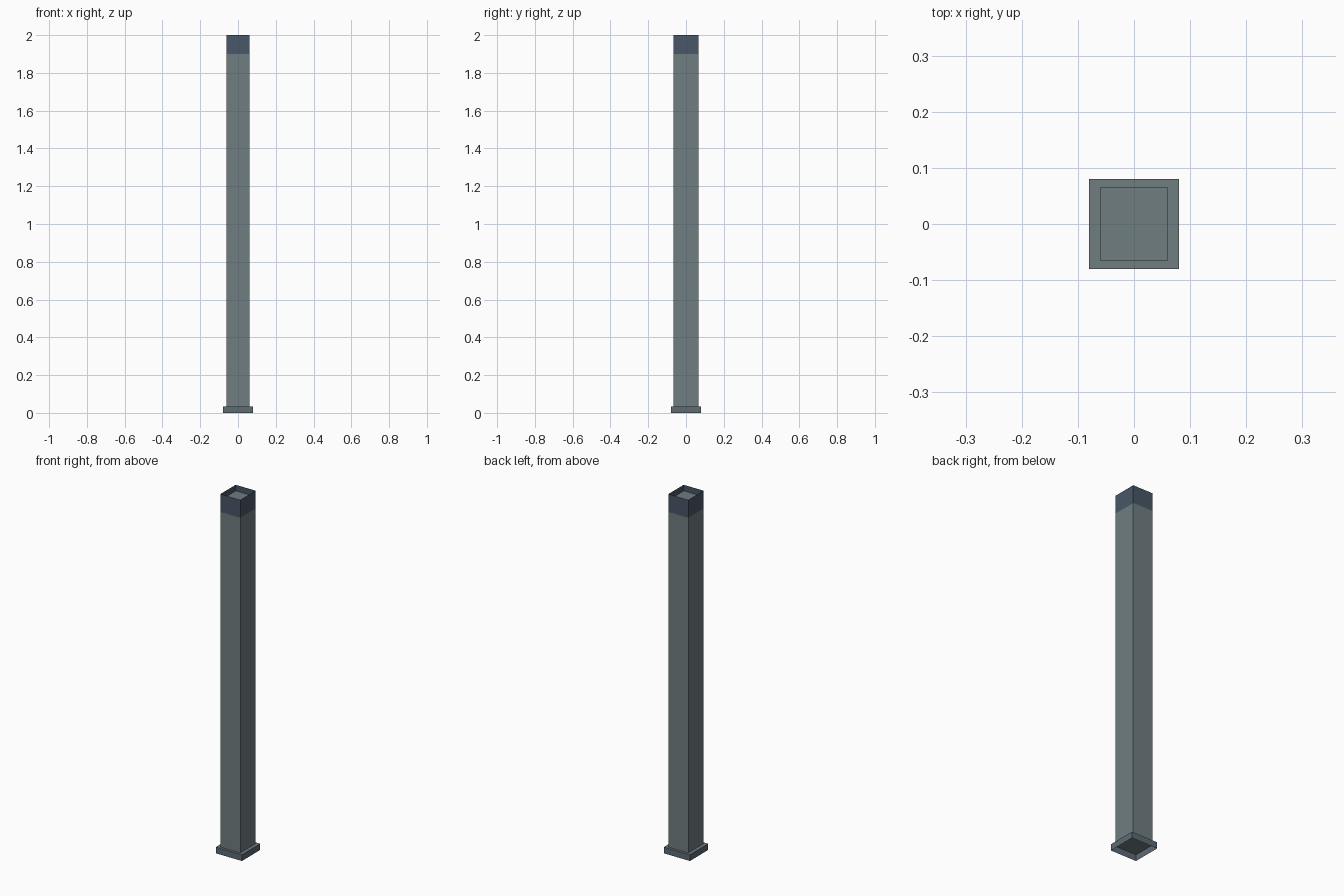
import bpy
import bmesh

cube = bpy.data.objects.get("Cube")
if cube:
    bpy.data.objects.remove(cube, do_unlink=True)


def material(name, colour):
    mat = bpy.data.materials.new(name)
    mat.use_nodes = True
    mat.diffuse_color = colour
    mat.node_tree.nodes["Principled BSDF"].inputs["Base Color"].default_value = colour
    return mat


GREY = material("weathered grey", (0.16, 0.205, 0.215, 1))
SLATE = material("dark slate", (0.065, 0.095, 0.135, 1))
BLEND = material("mid slate grey", (0.11, 0.145, 0.175, 1))


def sheet_box(name, half_x, half_y, low, high, mats, keep):
    """Square tube; keep lists the end caps that stay ('top', 'bottom')."""
    bm = bmesh.new()
    bmesh.ops.create_cube(bm, size=2)
    for v in bm.verts:
        v.co = (v.co.x * half_x, v.co.y * half_y, high if v.co.z > 0 else low)
    bm.normal_update()
    spare = []
    for f in bm.faces:
        if abs(f.normal.z) > 0.5:
            f.material_index = len(mats) - 1
            if ("top" if f.normal.z > 0 else "bottom") not in keep:
                spare.append(f)
    bmesh.ops.delete(bm, geom=spare, context="FACES")
    mesh = bpy.data.meshes.new(name)
    bm.to_mesh(mesh)
    bm.free()
    for m in mats:
        mesh.materials.append(m)
    obj = bpy.data.objects.new(name, mesh)
    bpy.context.collection.objects.link(obj)
    return obj


POST_X, POST_Y, BASE = 0.061, 0.067, 0.08

# Hollow foot: slate sides, grey top plate, open underneath
sheet_box("foot", BASE, BASE, 0, 0.035, [BLEND, GREY], ["top"])
# Long square shaft
sheet_box("shaft", POST_X, POST_Y, 0.035, 1.9, [GREY], [])
# Thin open collar around the head, with the shaft end recessed inside it
sheet_box("collar", POST_X, POST_Y, 1.9, 2, [SLATE], [])
sheet_box("shaft_end", POST_X - 0.001, POST_Y - 0.001, 1.962, 1.967, [GREY], ["top", "bottom"])
